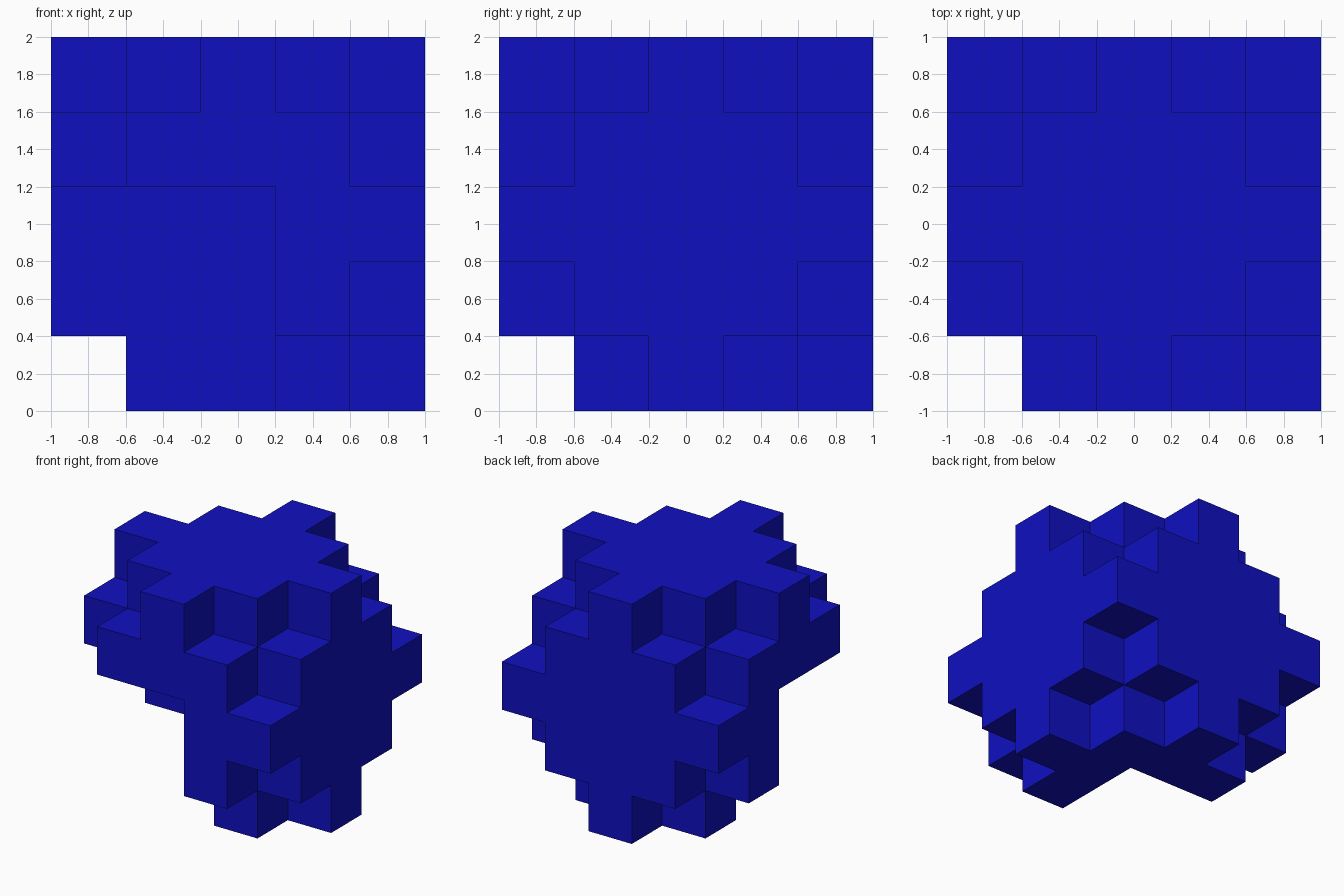
import bpy
import bmesh
from mathutils import Vector

old = bpy.data.objects.get("Cube")
if old:
    bpy.data.objects.remove(old, do_unlink=True)

N = 5            # blocks per side
S = 2.0 / N      # block size

# Flat blue material
blue = bpy.data.materials.new("deep_blue")
blue.use_nodes = True
colour = (0.005, 0.005, 0.53, 1.0)
blue.diffuse_color = colour
bsdf = next(n for n in blue.node_tree.nodes if n.type == 'BSDF_PRINCIPLED')
bsdf.inputs["Base Color"].default_value = colour
bsdf.inputs["Roughness"].default_value = 0.8


def is_solid(c):
    """Block cube with a stepped notch at each corner and one large carved corner."""
    if min(c) < 0 or max(c) >= N:
        return False
    # Large 3 x 3 x 3 cavity at the front, low, -x corner
    if max(c) < 3:
        return False
    # Every corner loses its corner block and the three blocks beside it
    return sum(min(v, N - 1 - v) for v in c) > 1


# Carved block body: keep only the faces between solid and empty cells
bm = bmesh.new()
verts = {}


def corner(p):
    key = tuple(p)
    if key not in verts:
        verts[key] = bm.verts.new((p[0] * S - 1, p[1] * S - 1, p[2] * S))
    return verts[key]


cells = [(i, j, k) for i in range(N) for j in range(N) for k in range(N)]
for c in filter(is_solid, cells):
    for axis in range(3):
        u, v = (axis + 1) % 3, (axis + 2) % 3
        for side in (0, 1):
            neighbour = list(c)
            neighbour[axis] += 2 * side - 1
            if is_solid(neighbour):
                continue
            loop = []
            for du, dv in ((0, 0), (1, 0), (1, 1), (0, 1)):
                p = list(c)
                p[axis] += side
                p[u] += du
                p[v] += dv
                loop.append(corner(p))
            bm.faces.new(loop if side else loop[::-1])

mesh = bpy.data.meshes.new("carved_block")
bm.to_mesh(mesh)
bm.free()
mesh.materials.append(blue)
body = bpy.data.objects.new("carved_block", mesh)
bpy.context.collection.objects.link(body)
